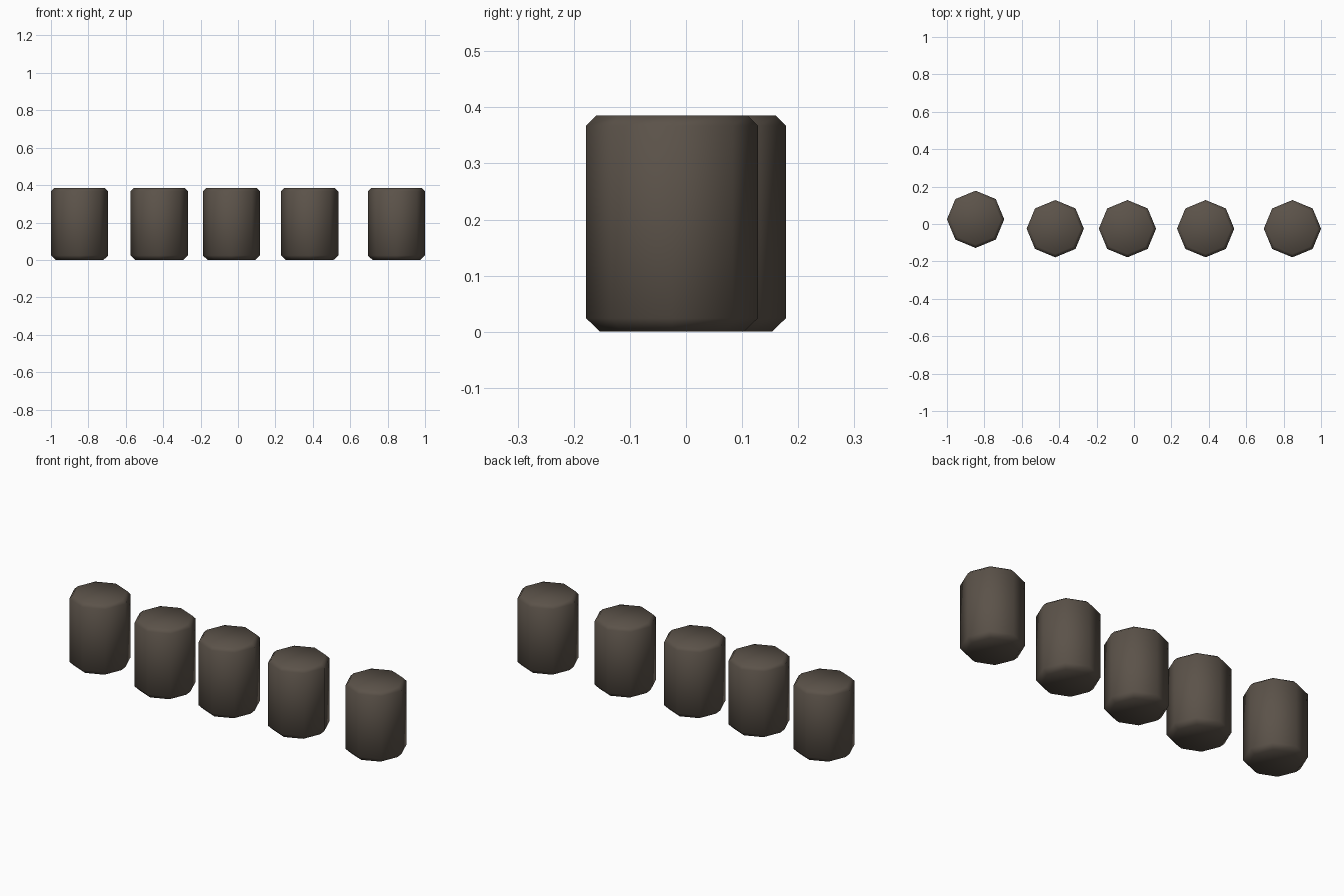
import bpy, bmesh, math

if "Cube" in bpy.data.objects:
    bpy.data.objects.remove(bpy.data.objects["Cube"])

# one dark brown colour
brown = bpy.data.materials.new("dark brown")
brown.diffuse_color = (0.105, 0.085, 0.067, 1)
brown.use_nodes = True
brown.node_tree.nodes["Principled BSDF"].inputs["Base Color"].default_value = brown.diffuse_color

RADIUS, SIDES = 0.153, 8
# profile of a peg: (radius, height), chamfered at both ends
PROFILE = [(RADIUS - 0.025, 0.0), (RADIUS, 0.024), (RADIUS, 0.367), (RADIUS - 0.018, 0.385)]


def peg(name, x, y):
    bm = bmesh.new()
    rings = []
    for r, z in PROFILE:
        rings.append([bm.verts.new((r * math.cos(i * math.tau / SIDES),
                                    r * math.sin(i * math.tau / SIDES), z))
                      for i in range(SIDES)])
    for lo, hi in zip(rings, rings[1:]):
        for i in range(SIDES):
            j = (i + 1) % SIDES
            bm.faces.new((lo[i], lo[j], hi[j], hi[i]))
    bm.faces.new(rings[0][::-1])
    bm.faces.new(rings[-1])
    for f in bm.faces:
        f.smooth = True
    me = bpy.data.meshes.new(name)
    bm.to_mesh(me)
    bm.free()
    me.materials.append(brown)
    ob = bpy.data.objects.new(name, me)
    ob.location = (x, y, 0)
    bpy.context.collection.objects.link(ob)


# row of five pegs, the leftmost set slightly back
for n, (x, y) in enumerate([(-0.847, 0.025), (-0.421, -0.025), (-0.035, -0.025),
                            (0.383, -0.025), (0.847, -0.025)], 1):
    peg(f"peg_{n}", x, y)
